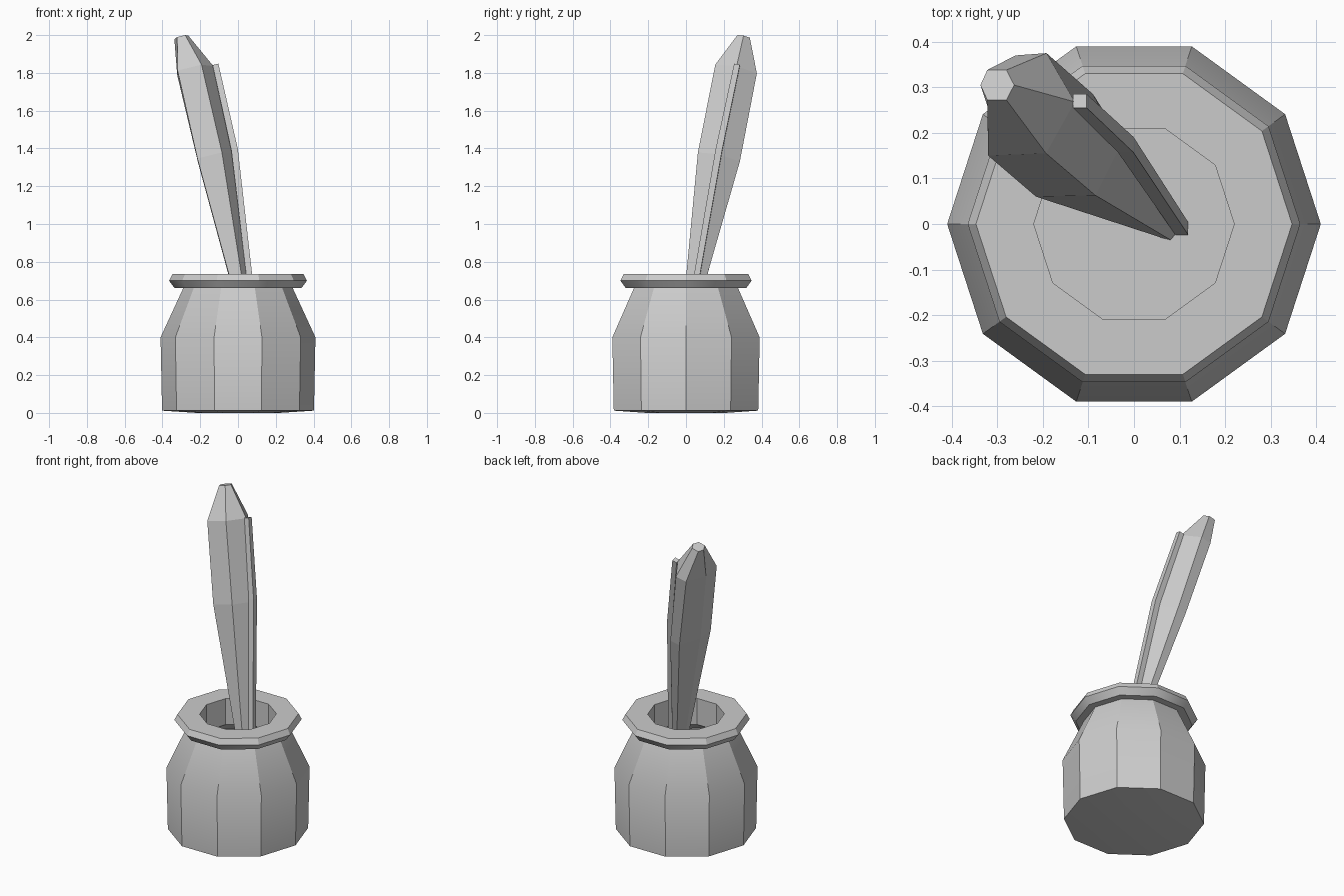
import bpy, bmesh, math

if "Cube" in bpy.data.objects:
    bpy.data.objects.remove(bpy.data.objects["Cube"])


def loft(name, rings, cap_start=True, cap_end=True, smooth=None):
    """Skin a list of equal-length point rings into one object."""
    bm = bmesh.new()
    loops = [[bm.verts.new(p) for p in ring] for ring in rings]
    n = len(loops[0])
    for a, b in zip(loops, loops[1:]):
        for i in range(n):
            j = (i + 1) % n
            bm.faces.new((a[i], a[j], b[j], b[i]))
    if cap_start:
        bm.faces.new(loops[0][::-1])
    if cap_end:
        bm.faces.new(loops[-1])
    bmesh.ops.recalc_face_normals(bm, faces=bm.faces)
    me = bpy.data.meshes.new(name)
    bm.to_mesh(me)
    bm.free()
    ob = bpy.data.objects.new(name, me)
    bpy.context.collection.objects.link(ob)
    if smooth:
        bpy.ops.object.select_all(action='DESELECT')
        ob.select_set(True)
        bpy.context.view_layer.objects.active = ob
        bpy.ops.object.shade_smooth_by_angle(angle=math.radians(smooth))
    return ob


def decagon(r, z):
    return [(r * math.cos(i * math.pi / 5), r * math.sin(i * math.pi / 5), z)
            for i in range(10)]


def tilted(points, zc, dx=0.25, dy=-0.21):
    """Lay xy points on a plane square to the leaning feather axis."""
    cx = sum(p[0] for p in points) / len(points)
    cy = sum(p[1] for p in points) / len(points)
    return [(x, y, zc + dx * (x - cx) + dy * (y - cy)) for x, y in points]


def square(cx, cy, r):
    return [(cx - r, cy - r), (cx + r, cy - r), (cx + r, cy + r), (cx - r, cy + r)]


# Ten-sided jar: shallow base, shoulder, flared lip, throat and inner well
jar_profile = [(0.22, 0.0), (0.402, 0.012), (0.41, 0.40), (0.29, 0.66),
               (0.335, 0.66), (0.365, 0.70), (0.347, 0.735), (0.22, 0.735),
               (0.22, 0.57), (0.28, 0.52), (0.30, 0.34)]
loft("jar", [decagon(r, z) for r, z in jar_profile], smooth=30)

# Feather vane: six-sided sections from nib to blunt tip
vane_sections = [
    (0.34, [(0.06, -0.03), (0.08, -0.035), (0.10, -0.012),
            (0.09, 0.0), (0.072, 0.0), (0.057, -0.015)]),
    (1.345, [(-0.215, 0.06), (-0.085, 0.063), (-0.03, 0.172),
             (-0.09, 0.285), (-0.15, 0.28), (-0.212, 0.16)]),
    (1.81, [(-0.32, 0.15), (-0.193, 0.155), (-0.13, 0.268),
            (-0.192, 0.375), (-0.26, 0.37), (-0.322, 0.26)]),
    (1.988, [(-0.322, 0.272), (-0.28, 0.272), (-0.263, 0.305),
             (-0.28, 0.338), (-0.322, 0.338), (-0.337, 0.305)]),
]
loft("feather_vane", [tilted(p, z) for z, p in vane_sections])

# Thin square shaft running along the edge of the vane
shaft_path = [(0.105, -0.01, 0.34, 0.014), (-0.018, 0.174, 1.39, 0.017),
              (-0.119, 0.27, 1.842, 0.015)]
loft("feather_shaft", [tilted(square(x, y, r), z) for x, y, z, r in shaft_path])
